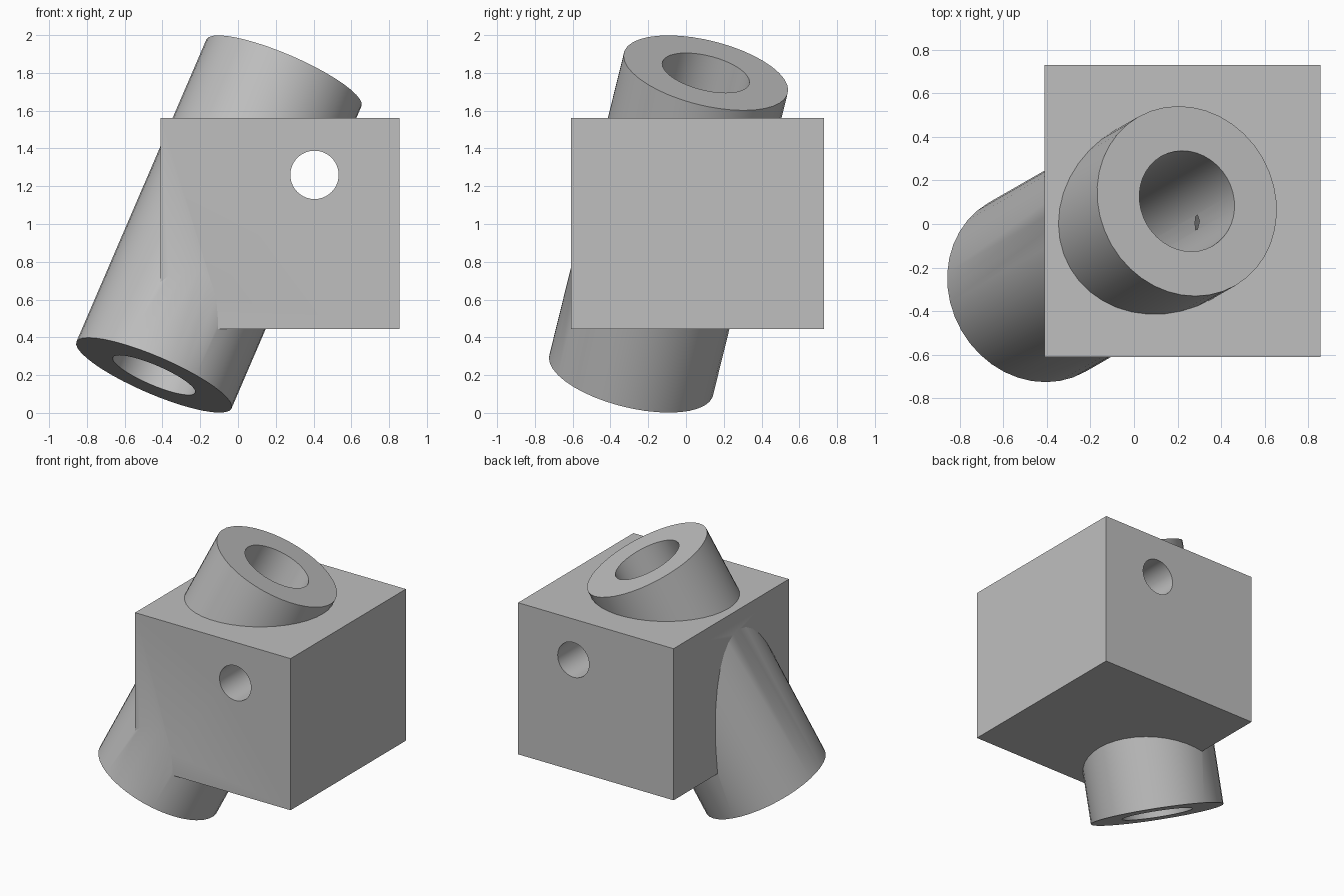
import bpy
from mathutils import Vector

cube = bpy.data.objects.get("Cube")
if cube:
    bpy.data.objects.remove(cube, do_unlink=True)

grey = bpy.data.materials.new("plain_grey")
grey.use_nodes = True
colour = (0.52, 0.52, 0.52, 1)
grey.diffuse_color = colour
grey.node_tree.nodes["Principled BSDF"].inputs["Base Color"].default_value = colour


def rod(name, start, end, radius, sides, extra=0.0):
    """Cylinder between two points, lengthened by extra at each end."""
    start, end = Vector(start), Vector(end)
    axis = end - start
    bpy.ops.mesh.primitive_cylinder_add(
        vertices=sides, radius=radius, depth=axis.length + 2 * extra,
        location=(start + end) / 2,
        rotation=axis.to_track_quat('Z', 'Y').to_euler())
    obj = bpy.context.object
    obj.name = name
    obj.data.materials.append(grey)
    return obj


def combine(target, other, operation):
    """Apply a boolean and discard the helper."""
    mod = target.modifiers.new(operation.lower(), 'BOOLEAN')
    mod.operation = operation
    mod.solver = 'EXACT'
    mod.object = other
    bpy.context.view_layer.objects.active = target
    bpy.ops.object.modifier_apply(modifier=mod.name)
    bpy.data.objects.remove(other, do_unlink=True)


# Block
low, high = Vector((-0.41, -0.61, 0.445)), Vector((0.855, 0.73, 1.56))
bpy.ops.mesh.primitive_cube_add(size=1, location=(low + high) / 2)
block = bpy.context.object
block.name = "block_with_slanted_tube"
block.scale = high - low
bpy.ops.object.transform_apply(location=True, rotation=True, scale=True)
block.data.materials.append(grey)

# Slanted tube through the block, its bore and the cross hole
foot, top = (-0.445, -0.29, 0.2), (0.243, 0.105, 1.8)
combine(block, rod("tube", foot, top, 0.447, 40), 'UNION')
combine(block, rod("bore", foot, top, 0.237, 40, 0.2), 'DIFFERENCE')
combine(block, rod("cross_hole", (0.405, -0.61, 1.26), (0.405, 0.73, 1.26),
                   0.128, 40, 0.2), 'DIFFERENCE')

# Smooth round walls, crisp edges
bpy.ops.object.select_all(action='DESELECT')
block.select_set(True)
bpy.context.view_layer.objects.active = block
bpy.ops.object.shade_smooth_by_angle(angle=0.4)
